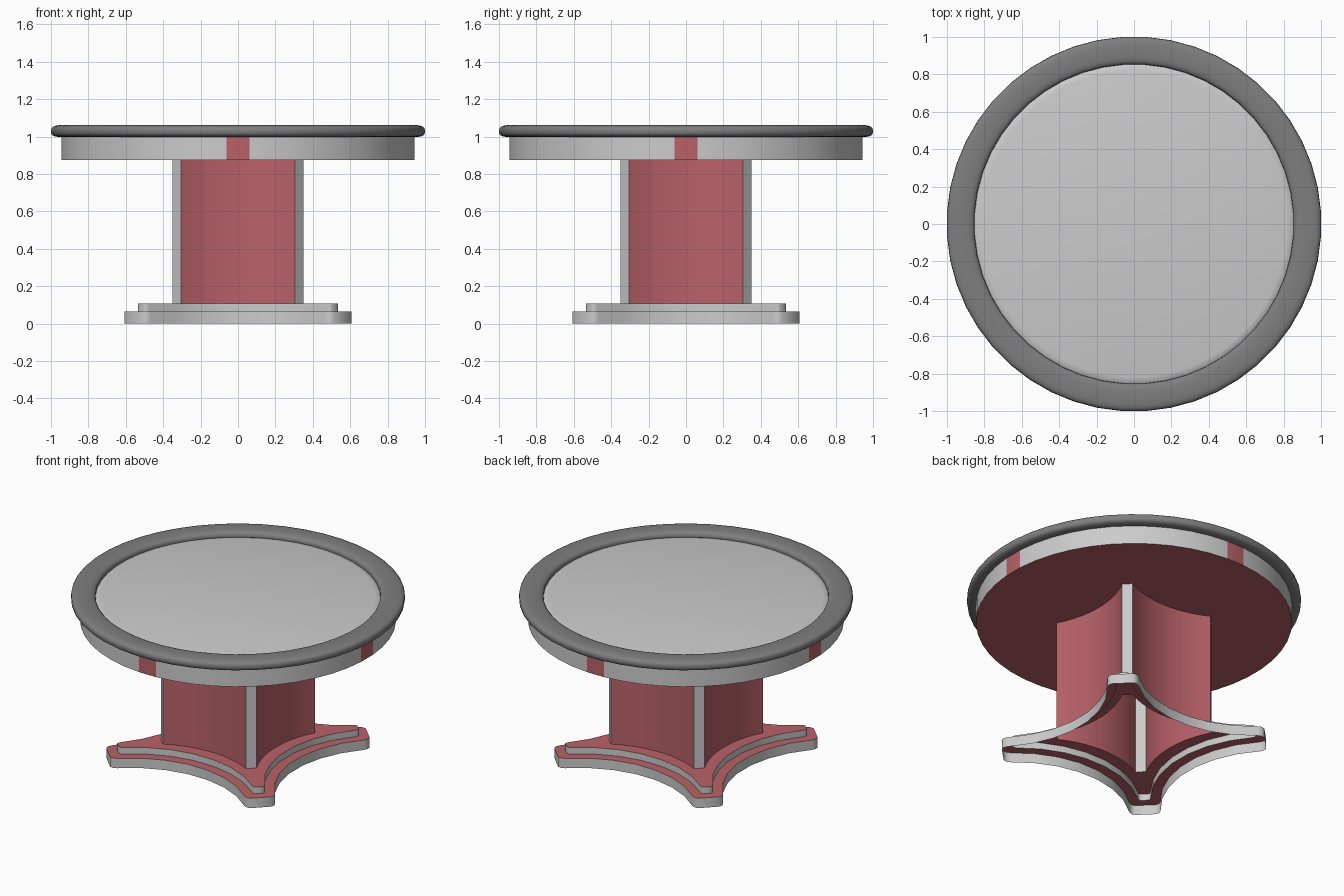
import bpy, bmesh, math

if "Cube" in bpy.data.objects:
    bpy.data.objects.remove(bpy.data.objects["Cube"])

N = 48  # sides all around, 12 per quarter


def material(name, color):
    m = bpy.data.materials.new(name)
    m.diffuse_color = (*color, 1)
    m.use_nodes = True
    m.node_tree.nodes["Principled BSDF"].inputs["Base Color"].default_value = m.diffuse_color
    return m


GREY = material("light_grey", (0.8, 0.8, 0.8))
RED = material("muted_red", (0.48, 0.12, 0.14))
DARK = material("dark_grey", (0.21, 0.21, 0.21))


def circle(r, z):
    """48-gon with one side centred on each axis and each diagonal."""
    return [(r * math.cos(a), r * math.sin(a), z)
            for a in (math.radians(-131.25 + 7.5 * i) for i in range(N))]


def star(half, out, mid, z, tip=()):
    """Four-armed star: concave arcs between diagonal tips.
    Each arc runs from (-half, -out) through (0, -mid) to (half, -out);
    tip lists extra points that round the arm's corner."""
    n = 12 - 2 * len(tip)
    sag = out - mid
    R = (half * half + sag * sag) / (2 * sag)
    a = math.asin(half / R)
    side = [(-x, -y) for x, y in tip]
    for i in range(n):
        t = -a + 2 * a * i / (n - 1)
        side.append((R * math.sin(t), -mid - R * (1 - math.cos(t))))
    side += [(x, -y) for x, y in reversed(tip)]
    ring = []
    for c, s in ((1, 0), (0, 1), (-1, 0), (0, -1)):
        ring += [(x * c - y * s, x * s + y * c, z) for x, y in side]
    return ring


def loft(name, rings, mats, pick=lambda row, i: 0, closed=False, cap=False,
         angle=30):
    """Skin successive rings; pick(row, i) gives the material slot."""
    bm = bmesh.new()
    vs = [[bm.verts.new(p) for p in ring] for ring in rings]
    for row in range(len(vs) if closed else len(vs) - 1):
        lo, hi = vs[row], vs[(row + 1) % len(vs)]
        for i in range(N):
            j = (i + 1) % N
            f = bm.faces.new((lo[i], lo[j], hi[j], hi[i]))
            f.material_index = pick(row, i)
    if cap:
        bm.faces.new(vs[-1])
    me = bpy.data.meshes.new(name)
    bm.to_mesh(me)
    bm.free()
    for m in mats:
        me.materials.append(m)
    ob = bpy.data.objects.new(name, me)
    bpy.context.collection.objects.link(ob)
    bpy.ops.object.select_all(action='DESELECT')
    ob.select_set(True)
    bpy.context.view_layer.objects.active = ob
    bpy.ops.object.shade_smooth_by_angle(angle=math.radians(angle))
    return ob


def lower(z):
    return star(0.465, 0.598, 0.42, z, tip=((0.512, 0.605), (0.488, 0.608)))


def upper(z):
    return star(0.477, 0.530, 0.355, z, tip=((0.502, 0.532), (0.490, 0.535)))


def column(z):
    return star(0.305, 0.35, 0.275, z)


# Stepped base, open underneath: grey walls, red ledges
loft("stepped_base",
     [lower(0), lower(0.065), upper(0.065), upper(0.108), column(0.108)],
     [GREY, RED], lambda row, i: row % 2, angle=50)

# Hollow pedestal: red concave sides, grey arm ends
loft("pedestal", [column(0.108), column(0.876)],
     [GREY, RED], lambda row, i: 0 if i % 12 == 11 else 1)

# Tabletop: red underside, grey edge with four red patches
loft("tabletop",
     [column(0.876), circle(0.947, 0.876), circle(0.947, 0.997),
      circle(0.87, 0.997)],
     [GREY, RED], lambda row, i: int(row == 0 or (row == 1 and i % 12 == 5)))

# Inset playing surface with a softened edge
loft("top_surface",
     [circle(0.87, 0.997), circle(0.865, 1.015), circle(0.853, 1.026),
      circle(0.82, 1.033)],
     [GREY], cap=True, angle=60)

# Padded rim: rounded cross-section swept around the edge
section = []
for k in range(20):
    t = 2 * math.pi * k / 20
    c, s = math.cos(t), math.sin(t)
    section.append((0.928 + 0.074 * math.copysign(abs(c) ** 0.65, c),
                    1.029 + 0.0325 * math.copysign(abs(s) ** 0.65, s)))
loft("padded_rim", [circle(r, z) for r, z in section], [DARK],
     closed=True, angle=180)
